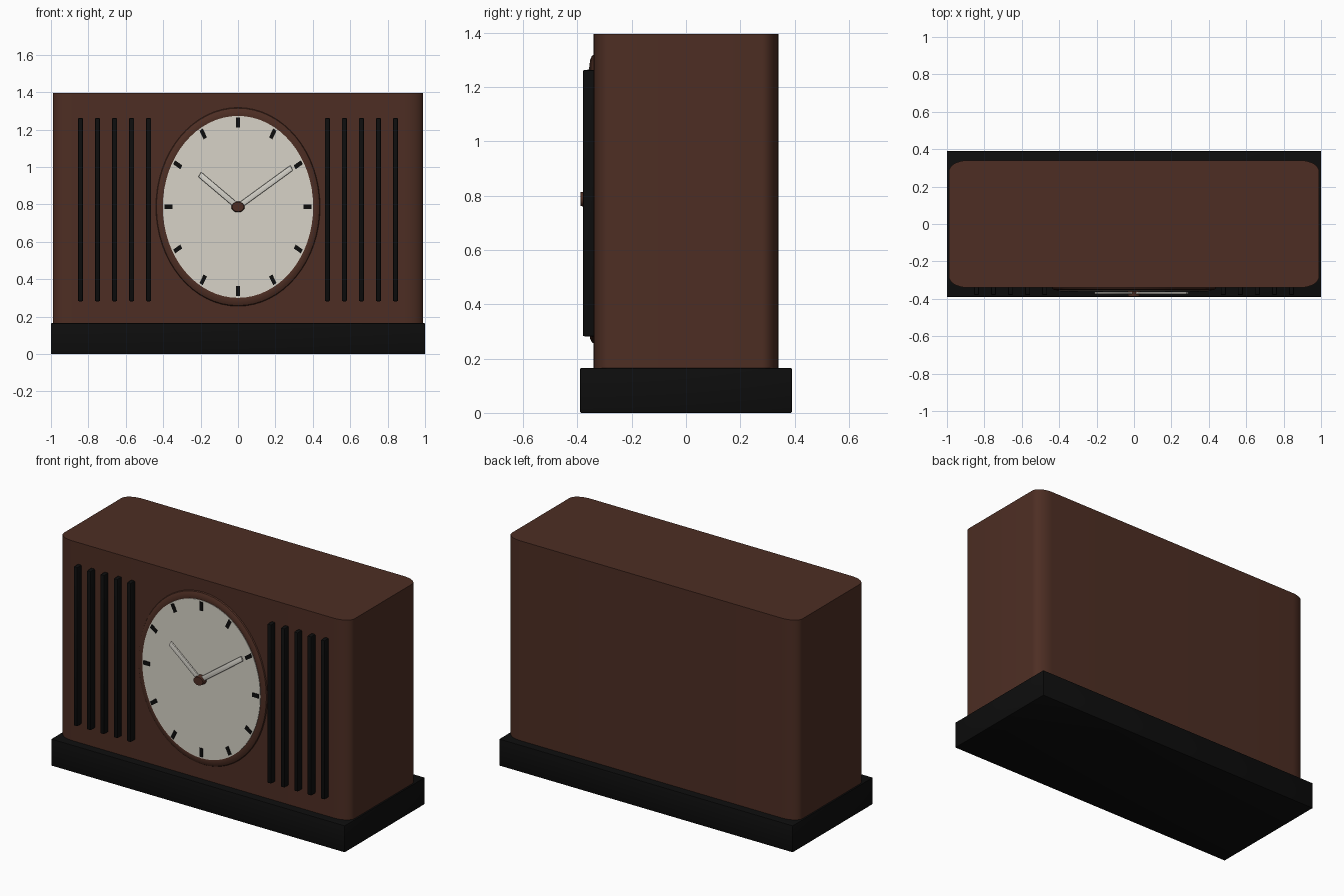
import bpy, bmesh, math
from mathutils import Matrix, Vector

cube = bpy.data.objects.get("Cube")
if cube:
    bpy.data.objects.remove(cube, do_unlink=True)


def material(name, color, rough=0.6):
    m = bpy.data.materials.new(name)
    m.use_nodes = True
    m.diffuse_color = (*color, 1)
    bsdf = m.node_tree.nodes["Principled BSDF"]
    bsdf.inputs["Base Color"].default_value = (*color, 1)
    bsdf.inputs["Roughness"].default_value = rough
    return m


WOOD = material("brown wood", (0.075, 0.027, 0.017))
BLACK = material("black", (0.004, 0.004, 0.004))
IVORY = material("ivory dial", (0.68, 0.65, 0.57))
SILVER = material("pale metal", (0.68, 0.66, 0.6))

# The dial is an oval: a round dial stretched in height
DIAL = Matrix.Translation((0, 0, 0.787)) @ Matrix.Diagonal((1, 1, 1.21, 1))
FACING = Matrix.Rotation(math.pi / 2, 4, 'X')


def finish(name, bm, mat, matrix=Matrix()):
    bm.transform(matrix)
    bmesh.ops.recalc_face_normals(bm, faces=bm.faces)
    me = bpy.data.meshes.new(name)
    bm.to_mesh(me)
    bm.free()
    me.materials.append(mat)
    me.shade_smooth()
    me.set_sharp_from_angle(angle=math.radians(35))
    ob = bpy.data.objects.new(name, me)
    bpy.context.collection.objects.link(ob)
    return ob


def box(name, size, center, mat, matrix=Matrix(), bevel=0.0):
    bm = bmesh.new()
    bmesh.ops.create_cube(bm, size=1)
    bm.transform(Matrix.Translation(center) @ Matrix.Diagonal((*size, 1)))
    if bevel:
        bmesh.ops.bevel(bm, geom=bm.edges[:], offset=bevel, segments=2,
                        profile=0.5, affect='EDGES')
    return finish(name, bm, mat, matrix)


def disc(name, radius, back, front, mat, segments=64):
    bm = bmesh.new()
    bmesh.ops.create_cone(bm, cap_ends=True, segments=segments, radius1=radius,
                          radius2=radius, depth=back - front)
    return finish(name, bm, mat,
                  DIAL @ Matrix.Translation((0, (back + front) / 2, 0)) @ FACING)


# Plinth
box("base", (2, 0.78, 0.165), (0, 0, 0.0825), BLACK, bevel=0.004)

# Case with rounded upright corners
bm = bmesh.new()
outline = []
for quarter, (sx, sy) in enumerate([(1, 1), (-1, 1), (-1, -1), (1, -1)]):
    for i in range(9):
        a = (quarter + i / 8) * math.pi / 2
        outline.append(bm.verts.new((sx * 0.89 + 0.1 * math.cos(a),
                                     sy * 0.28 + 0.06 * math.sin(a), 0.16)))
bottom = bm.faces.new(outline)
top = bmesh.ops.extrude_face_region(bm, geom=[bottom])["geom"]
bmesh.ops.translate(bm, vec=(0, 0, 1.235),
                    verts=[v for v in top if isinstance(v, bmesh.types.BMVert)])
finish("case", bm, WOOD)

# Grille bars on both sides of the dial
for side, label in ((1, "left"), (-1, "right")):
    for i in range(5):
        box(f"{label}_grille_bar_{i + 1}", (0.027, 0.05, 0.98),
            (side * (0.478 + 0.091 * i), -0.355, 0.772), BLACK, bevel=0.006)

# Dial ring: circular tube, flattened in depth
bm = bmesh.new()
rings = []
for i in range(64):
    turn = Matrix.Rotation(math.tau * i / 64, 3, 'Y')
    rings.append([bm.verts.new(turn @ Vector((0.41 + 0.03 * math.cos(math.tau * j / 12),
                                              0.017 * math.sin(math.tau * j / 12), 0)))
                  for j in range(12)])
for i in range(64):
    for j in range(12):
        a, b = rings[i - 1], rings[i]
        bm.faces.new((a[j - 1], a[j], b[j], b[j - 1]))
finish("dial_ring", bm, WOOD, DIAL @ Matrix.Translation((0, -0.338, 0)))

# Dial, hour marks, hands and hub
disc("dial", 0.402, -0.33, -0.357, IVORY)
for hour in range(12):
    box(f"hour_mark_{hour + 1}", (0.02, 0.008, 0.044), (0, -0.358, 0.372), BLACK,
        DIAL @ Matrix.Rotation(math.tau * hour / 12, 4, 'Y'))
for name, length, angle in (("hour_hand", 0.25, -55), ("minute_hand", 0.335, 59)):
    box(name, (0.027, 0.012, length), (0, -0.369, length / 2), SILVER,
        DIAL @ Matrix.Rotation(math.radians(angle), 4, 'Y'), bevel=0.005)
bm = bmesh.new()
bmesh.ops.create_cone(bm, cap_ends=True, segments=24, radius1=0.036,
                      radius2=0.032, depth=0.03)
finish("hub", bm, WOOD, Matrix.Translation((0, -0.373, 0.787))
       @ Matrix.Diagonal((1, 1, 0.8, 1)) @ FACING)
